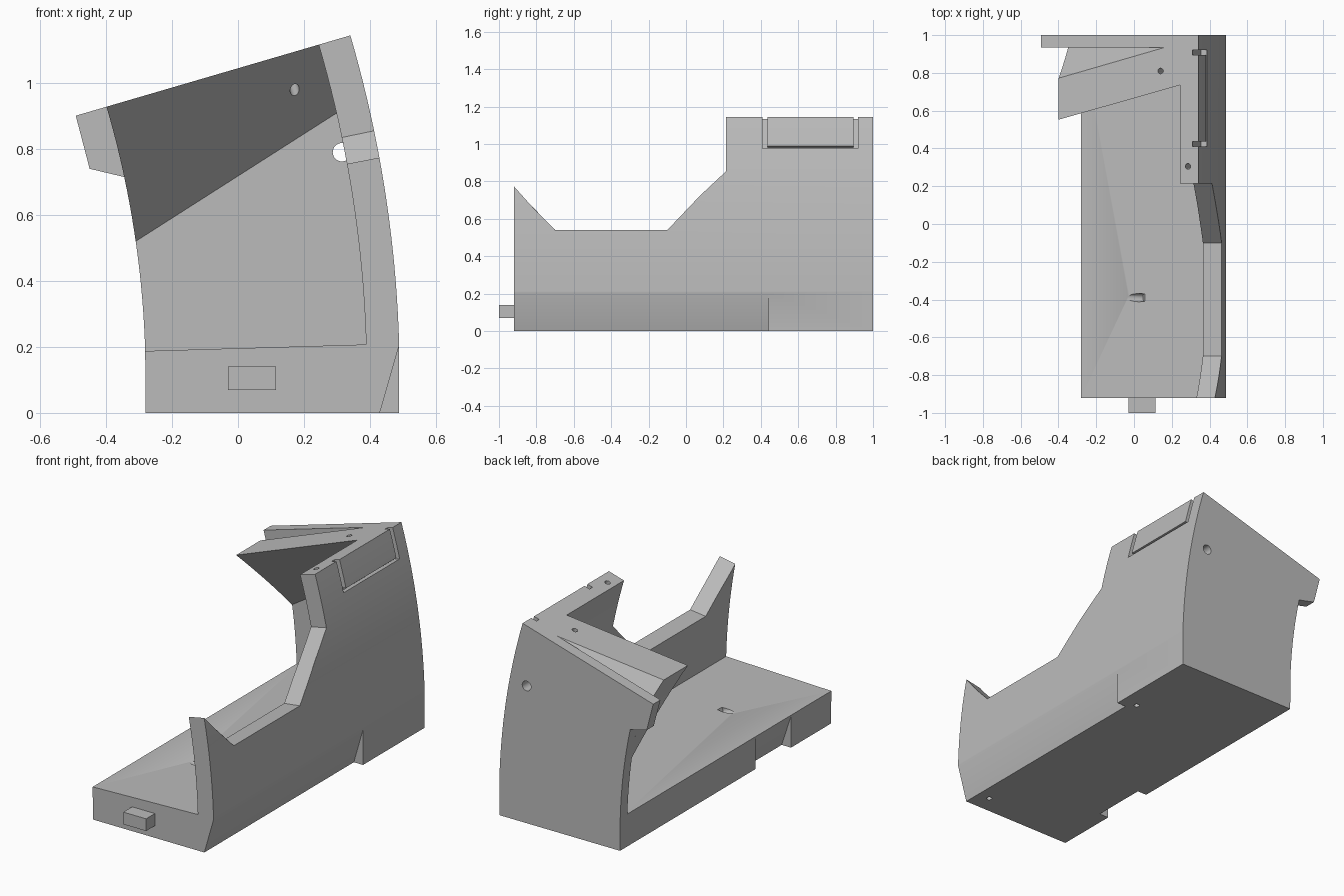
import bpy, bmesh, math
from mathutils import Vector

if "Cube" in bpy.data.objects:
    bpy.data.objects.remove(bpy.data.objects["Cube"])

# Shared geometry: every curved face is centred on one axis parallel to y
AXIS_X, AXIS_Z = -3.23, 0.10
R_OUT, R_IN, R_EDGE, R_TAB = 3.72, 3.62, 2.95, 2.853
LOW, TOP = math.radians(1.7), math.radians(16.3)
FRONT, BACK, PLATE = -0.92, 1.0, 0.935

grey = bpy.data.materials.new("matte grey")
grey.use_nodes = True
grey.diffuse_color = (0.5, 0.5, 0.5, 1)
grey.node_tree.nodes["Principled BSDF"].inputs["Base Color"].default_value = (0.5, 0.5, 0.5, 1)


def polar(r, a):
    return (AXIS_X + r * math.cos(a), AXIS_Z + r * math.sin(a))


def arc(r, a0, a1, n=20):
    return [polar(r, a0 + (a1 - a0) * i / n) for i in range(n + 1)]


def finish(bm, name):
    bmesh.ops.recalc_face_normals(bm, faces=bm.faces)
    mesh = bpy.data.meshes.new(name)
    bm.to_mesh(mesh)
    bm.free()
    mesh.materials.append(grey)
    ob = bpy.data.objects.new(name, mesh)
    bpy.context.collection.objects.link(ob)
    return ob


def loft(name, ring_a, ring_b):
    bm = bmesh.new()
    a = [bm.verts.new(p) for p in ring_a]
    b = [bm.verts.new(p) for p in ring_b]
    bm.faces.new(a)
    bm.faces.new(b[::-1])
    for i in range(len(a)):
        j = (i + 1) % len(a)
        bm.faces.new((a[i], b[i], b[j], a[j]))
    return finish(bm, name)


def prism(name, section, y0, y1):
    return loft(name, [(x, y0, z) for x, z in section], [(x, y1, z) for x, z in section])


def radial_cutter(outline, r0, r1):
    """Loft a side outline (y, z on the outer face) along the radius."""
    def ring(r):
        pts = [(y, polar(r, math.asin((z - AXIS_Z) / R_OUT))) for y, z in outline]
        return [(p[0], y, p[1]) for y, p in pts]
    return loft("cutter", ring(r0), ring(r1))


def drill(start, end, radius):
    start, end = Vector(start), Vector(end)
    axis = (end - start).normalized()
    u = axis.orthogonal().normalized()
    v = axis.cross(u)
    ring = [radius * (u * math.cos(t) + v * math.sin(t))
            for t in (math.tau * i / 24 for i in range(24))]
    return loft("cutter", [start + p for p in ring], [end + p for p in ring])


def cut(ob, *cutters):
    bpy.context.view_layer.objects.active = ob
    for c in cutters:
        c.hide_render = True
        mod = ob.modifiers.new("cut", 'BOOLEAN')
        mod.operation, mod.solver, mod.object = 'DIFFERENCE', 'EXACT', c
        bpy.ops.object.modifier_apply(modifier=mod.name)
        bpy.data.objects.remove(c)


def top_hole(x, y, depth):
    """Pin hole running square to the sloping top."""
    z = 0.93 + math.tan(TOP) * (x + 0.4)
    down = Vector((math.sin(TOP), 0, -math.cos(TOP)))
    p = Vector((x, y, z))
    return drill(p - down * 0.05, p + down * depth, 0.015)


def cable_hole():
    return drill((0.315, 0.9, 0.79), (0.315, 1.05, 0.79), 0.028)


# Floor slab with sloped lower sides, pin holes and a small slanted pocket
floor = prism("floor", [(-0.28, 0), (0.488, 0), polar(R_OUT, LOW), polar(R_IN, LOW),
                        polar(R_EDGE, LOW)], FRONT, BACK)
cut(floor,
    prism("cutter", [(0.401, -0.1), (0.49, 0.21), (0.6, 0.21), (0.6, -0.1)], -1, 0.44),
    prism("cutter", [(-0.188, -0.1), (-0.282, 0.187), (-0.4, 0.187), (-0.4, -0.1)], -0.555, -0.23),
    drill((0.39, 0.487, -0.1), (0.39, 0.487, 0.1), 0.015),
    drill((0.354, -0.815, -0.1), (0.354, -0.815, 0.1), 0.015),
    drill((-0.12, -0.39, 0.25), (0.055, -0.39, 0.186), 0.022))

# Curved side wall with a stepped top edge and a grooved panel outline
wall = prism("side_wall", arc(R_OUT, LOW, TOP) + arc(R_IN, TOP, LOW), FRONT, BACK)
cut(wall,
    radial_cutter([(-0.95, 0.807), (-0.7, 0.54), (-0.1, 0.54), (0.215, 0.855),
                   (0.215, 1.3), (-0.95, 1.3)], 3.5, 3.9),
    radial_cutter([(0.41, 1.2), (0.41, 0.975), (0.92, 0.975), (0.92, 1.2),
                   (0.895, 1.2), (0.895, 0.99), (0.437, 0.99), (0.437, 1.2)], 3.688, 3.8),
    top_hole(0.285, 0.305, 0.12), cable_hole())

# Back plate with a tab on its upper edge
tab = [polar(R_TAB, TOP), polar(R_TAB, math.radians(12.96))]
plate = prism("back_plate", arc(R_IN, LOW, TOP) + tab +
              arc(R_EDGE, math.radians(12.03), LOW), PLATE, BACK)
cut(plate, cable_hole())

# Overhanging brace: the same section trimmed by two slanted planes
brace = prism("corner_brace", arc(R_IN, LOW, TOP) + arc(R_EDGE, TOP, LOW), 0.4, PLATE)
under = [Vector(p) for p in ((-0.4, 0.55, 0.93), (0.24, 0.73, 1.12), (-0.31, PLATE, 0.52))]
groove = [Vector(p) for p in ((-0.4, 0.77, 0.93), (0.17, PLATE, 1.097), (-0.35, PLATE, 0.73))]
bm = bmesh.new()
bm.from_mesh(brace.data)
for (a, b, c), outward in ((under, Vector((0, -1, -1))), (groove, Vector((0, 1, 1)))):
    normal = (b - a).cross(c - a).normalized()
    if normal.dot(outward) < 0:
        normal.negate()
    geom = bm.verts[:] + bm.edges[:] + bm.faces[:]
    bmesh.ops.bisect_plane(bm, geom=geom, plane_co=a, plane_no=normal, clear_outer=True)
    bmesh.ops.holes_fill(bm, edges=[e for e in bm.edges if e.is_boundary], sides=0)
bmesh.ops.recalc_face_normals(bm, faces=bm.faces)
bm.to_mesh(brace.data)
bm.free()
cut(brace, top_hole(0.14, 0.81, 0.4))

# Locating peg on the front end
peg = prism("front_peg", [(-0.03, 0.07), (0.115, 0.07), (0.115, 0.14), (-0.03, 0.14)], -1, FRONT)

# Smooth the curved faces, keep the edges sharp
for ob in (floor, wall, plate, brace, peg):
    bpy.ops.object.select_all(action='DESELECT')
    ob.select_set(True)
    bpy.context.view_layer.objects.active = ob
    bpy.ops.object.shade_smooth_by_angle(angle=math.radians(25))
